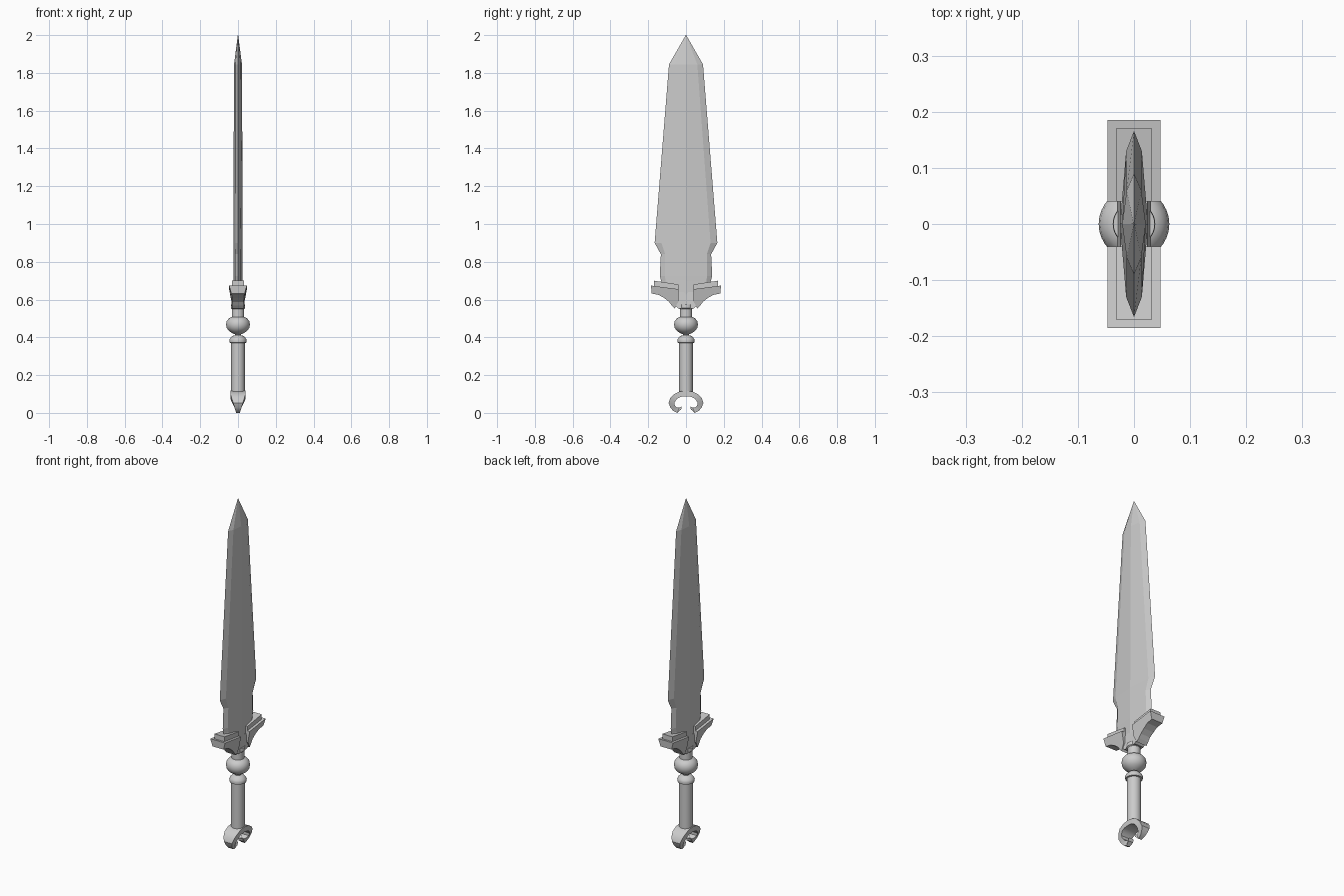
import bpy, bmesh, math


def make(name, verts, faces, smooth=None):
    me = bpy.data.meshes.new(name)
    me.from_pydata(verts, [], faces)
    bm = bmesh.new()
    bm.from_mesh(me)
    bmesh.ops.recalc_face_normals(bm, faces=bm.faces)
    bm.to_mesh(me)
    bm.free()
    ob = bpy.data.objects.new(name, me)
    bpy.context.collection.objects.link(ob)
    if smooth:
        bpy.ops.object.select_all(action='DESELECT')
        bpy.context.view_layer.objects.active = ob
        ob.select_set(True)
        bpy.ops.object.shade_smooth_by_angle(angle=math.radians(smooth))
    return ob


def loft(name, rings, smooth=None):
    n = len(rings[0])
    verts = [p for r in rings for p in r]
    faces = [(i * n + j, i * n + (j + 1) % n, (i + 1) * n + (j + 1) % n, (i + 1) * n + j)
             for i in range(len(rings) - 1) for j in range(n)]
    last = (len(rings) - 1) * n
    faces += [tuple(range(n)), tuple(range(last, last + n))]
    return make(name, verts, faces, smooth)


def lathe(name, profile, n=32):
    return loft(name, [[(r * math.cos(2 * math.pi * k / n), r * math.sin(2 * math.pi * k / n), z)
                        for k in range(n)] for r, z in profile], 35)


def slab(name, pts, s=1):
    """Side profile of (y, z, half thickness) points, extruded both ways in x."""
    return loft(name, [[(d * h, s * y, z) for y, z, h in pts] for d in (-1, 1)])


# Blade: bevelled diamond section; (z, half width, flat half width, half thickness, bevel thickness)
levels = [(0.62, 0.125, 0.105, 0.025, 0.015), (0.70, 0.132, 0.108, 0.025, 0.015),
          (0.725, 0.139, 0.112, 0.025, 0.015), (0.84, 0.133, 0.11, 0.025, 0.015),
          (0.90, 0.166, 0.13, 0.025, 0.014), (1.845, 0.09, 0.06, 0.021, 0.013),
          (2.0, 0.001, 0.0005, 0.001, 0.0005)]
loft("blade", [[(0, -w, z), (b, -f, z), (t, 0, z), (b, f, z), (0, w, z),
                (-b, f, z), (-t, 0, z), (-b, -f, z)] for z, w, f, t, b in levels])

# Guard wings and the thin bars on top of them
wing = [(0.04, 0.655, 0.047), (0.185, 0.674, 0.047), (0.182, 0.632, 0.035),
        (0.145, 0.625, 0.033), (0.115, 0.608, 0.031), (0.09, 0.588, 0.03),
        (0.075, 0.568, 0.031), (0.06, 0.552, 0.032), (0.04, 0.59, 0.035)]
bar = [(0.04, 0.65, 0.032), (0.17, 0.66, 0.032), (0.17, 0.70, 0.032), (0.04, 0.68, 0.032)]
for side, s in (("right", 1), ("left", -1)):
    slab("guard_wing_" + side, wing, s)
    slab("guard_bar_" + side, bar, s)

# Guard centre between the wings
slab("guard_centre", [(-0.05, 0.64, 0.024), (0.05, 0.64, 0.024), (0.06, 0.57, 0.029),
                      (0.04, 0.552, 0.03), (-0.04, 0.552, 0.03), (-0.06, 0.57, 0.029)])

# Collar, ball, neck ring and grip
lathe("collar", [(0.037, 0.575), (0.038, 0.555), (0.033, 0.55), (0.033, 0.49)])
ball = [(0.034, 0.508), (0.05, 0.499), (0.06, 0.485), (0.063, 0.468), (0.06, 0.45),
        (0.048, 0.434), (0.03, 0.422), (0.016, 0.416), (0.016, 0.405)]
lathe("ball", ball)
lathe("neck_ring", [(0.014, 0.412), (0.03, 0.407), (0.042, 0.394), (0.046, 0.385),
                    (0.044, 0.372), (0.036, 0.37)])
lathe("grip", [(0.036, 0.375), (0.036, 0.10)])

# Crescent pommel: outer and inner curves mirrored over y
outer = [(0, 0.118), (0.035, 0.113), (0.065, 0.098), (0.084, 0.077), (0.092, 0.052),
         (0.083, 0.028), (0.067, 0.01), (0.047, 0), (0.026, 0.018)]
inner = [(0, 0.088), (0.028, 0.085), (0.048, 0.074), (0.06, 0.057), (0.06, 0.042),
         (0.052, 0.031), (0.042, 0.027), (0.034, 0.029), (0.022, 0.035)]


def width(z):
    return 0.01 + 0.03 * min(1, z / 0.1)


pairs = list(zip(outer, inner))
pairs = [((-o[0], o[1]), (-i[0], i[1])) for o, i in pairs[:0:-1]] + pairs
loft("crescent_pommel", [[(-width(o[1]), *o), (width(o[1]), *o),
                          (width(o[1]), *i), (-width(o[1]), *i)] for o, i in pairs], 35)
